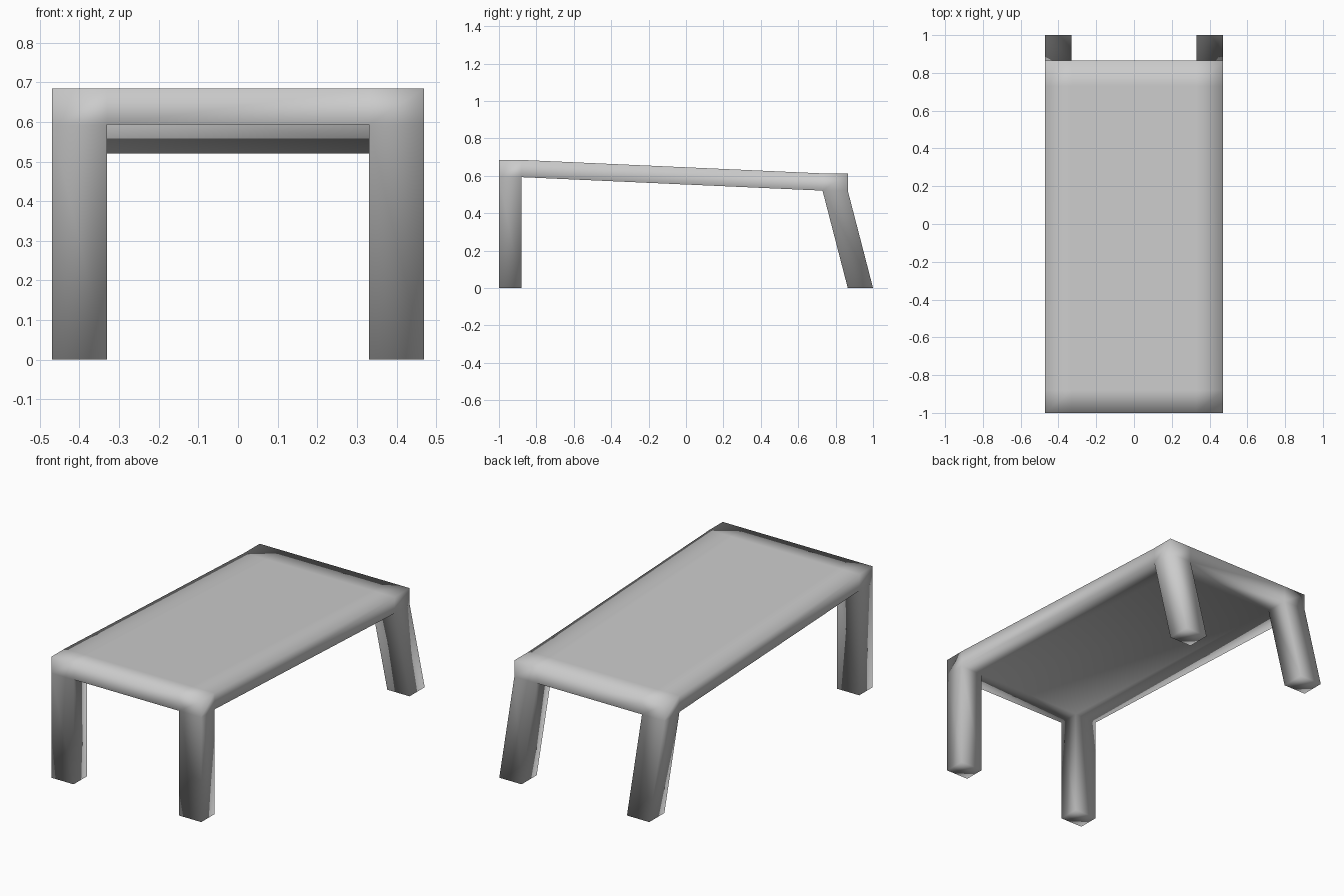
import bpy
import bmesh

cube = bpy.data.objects.get("Cube")
if cube:
    bpy.data.objects.remove(cube, do_unlink=True)

# Key dimensions
XS = (-0.47, -0.33, 0.33, 0.47)
YS = (-1.0, -0.88, 0.73, 0.865)
FRONT_TOP, BACK_TOP = 0.685, 0.613
THICKNESS = 0.092
BACK_LEG_SLANT = 0.135

# Single flat grey
grey = bpy.data.materials.new("plain grey")
grey.use_nodes = True
colour = (0.6, 0.6, 0.6, 1.0)
grey.diffuse_color = colour
grey.node_tree.nodes["Principled BSDF"].inputs["Base Color"].default_value = colour

bm = bmesh.new()


def layer(drop):
    """Grid of vertices, lower toward the back."""
    return [[bm.verts.new((x, y, (FRONT_TOP if j < 2 else BACK_TOP) - drop))
             for j, y in enumerate(YS)] for x in XS]


# Sloping slab: top and underside panels
top, under = layer(0), layer(THICKNESS)
corners = []
for i in range(3):
    for j in range(3):
        ring = ((i, j), (i + 1, j), (i + 1, j + 1), (i, j + 1))
        bm.faces.new([top[a][b] for a, b in ring])
        face = bm.faces.new([under[a][b] for a, b in reversed(ring)])
        if i != 1 and j != 1:
            corners.append(face)

# Slab side walls
for k in range(3):
    for (a, b), (c, d) in (((k, 0), (k + 1, 0)), ((3, k), (3, k + 1)),
                           ((k + 1, 3), (k, 3)), ((0, k + 1), (0, k))):
        bm.faces.new((under[a][b], under[c][d], top[c][d], top[a][b]))

# Legs pulled down from the corner panels, the back pair splayed backward
for face in corners:
    is_back = face.calc_center_median().y > 0
    foot = bmesh.ops.extrude_discrete_faces(bm, faces=[face])["faces"][0]
    for v in foot.verts:
        v.co.z = 0
        if is_back:
            v.co.y += BACK_LEG_SLANT

# Weld and shade the whole surface smoothly
bmesh.ops.remove_doubles(bm, verts=bm.verts[:], dist=0.0001)
bmesh.ops.recalc_face_normals(bm, faces=bm.faces[:])
for f in bm.faces:
    f.smooth = True

mesh = bpy.data.meshes.new("table")
bm.to_mesh(mesh)
bm.free()
mesh.materials.append(grey)
table = bpy.data.objects.new("table", mesh)
bpy.context.collection.objects.link(table)
